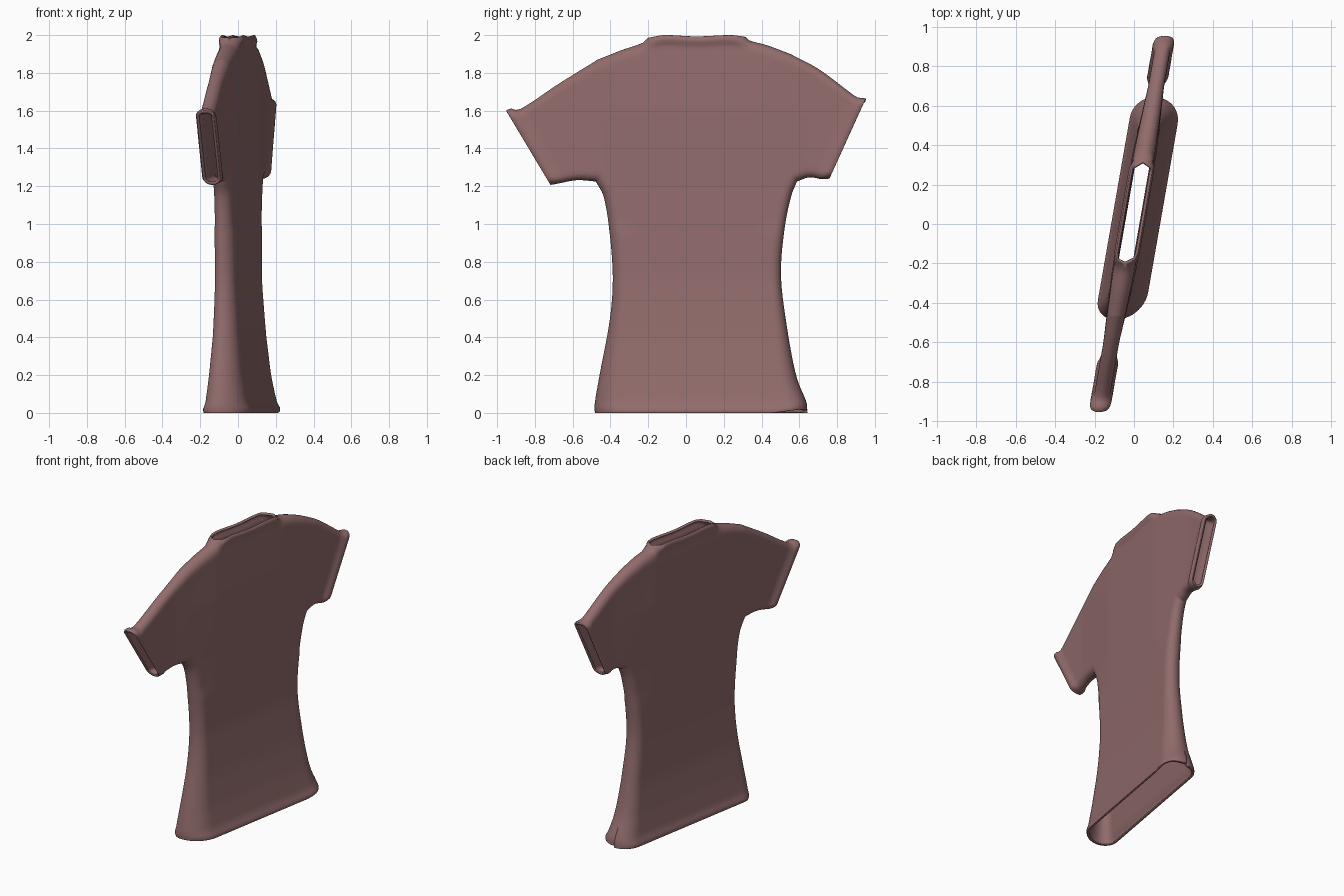
import bpy, bmesh, math
from mathutils import Vector
from mathutils.geometry import intersect_point_line, interpolate_bezier

if "Cube" in bpy.data.objects:
    bpy.data.objects.remove(bpy.data.objects["Cube"])


def curve(pts, n=8):
    """Smooth 2D (y, z) polyline through the given points."""
    p = [Vector((a, b, 0)) for a, b in pts]
    out = [p[0]]
    for i in range(len(p) - 1):
        a, b = p[i], p[i + 1]
        L = (b - a).length
        ta = (b - p[max(i - 1, 0)]).normalized() * L / 3
        tb = (p[min(i + 2, len(p) - 1)] - a).normalized() * L / 3
        out += interpolate_bezier(a, a + ta, b - tb, b, n + 1)[1:]
    return out


def at(poly, s):
    """Point at fraction s of the polyline length."""
    lens = [(b - a).length for a, b in zip(poly, poly[1:])]
    d = s * sum(lens)
    for i, L in enumerate(lens):
        if d <= L or i == len(lens) - 1:
            return poly[i].lerp(poly[i + 1], min(d / L, 1))
        d -= L


def look(pairs, x):
    """Linear table lookup."""
    for (a, va), (b, vb) in zip(pairs, pairs[1:]):
        if x <= b:
            return va + (vb - va) * max(0, (x - a) / (b - a))
    return pairs[-1][1]


def dist(p, poly):
    best = 9.0
    for a, b in zip(poly, poly[1:]):
        q, t = intersect_point_line(p, a, b)
        q = a if t < 0 else b if t > 1 else q
        best = min(best, (p - q).length)
    return best


def spaced(n):
    return [(1 - math.cos(math.pi * i / n)) / 2 for i in range(n + 1)]


# Outline of the shirt in the (y, z) plane
side_l = curve([(-.485, 0), (-.487, .04), (-.46, .2), (-.405, .5), (-.39, .72),
                (-.41, .98), (-.44, 1.15), (-.48, 1.225)])
side_r = curve([(.64, 0), (.635, .05), (.58, .2), (.525, .5), (.50, .74),
                (.52, .98), (.555, 1.15), (.585, 1.225)])
under_l = curve([(-.72, 1.207), (-.69, 1.212), (-.58, 1.232), (-.48, 1.225)])
under_r = curve([(.585, 1.225), (.65, 1.247), (.72, 1.237), (.757, 1.24)])
over_l = curve([(-.955, 1.60), (-.93, 1.612), (-.89, 1.603), (-.68, 1.74), (-.47, 1.87)])
over_r = curve([(.55, 1.90), (.70, 1.82), (.90, 1.672), (.92, 1.668), (.95, 1.665)])
shoulder_l = curve([(-.47, 1.87), (-.35, 1.918), (-.225, 1.962), (-.205, 1.985)])
shoulder_r = curve([(.315, 1.99), (.333, 1.972), (.43, 1.945), (.55, 1.90)])
neck = curve([(-.205, 1.985), (-.12, 2.0), (.05, 1.993), (.24, 2.0), (.315, 1.99)])
top = shoulder_l + neck[1:] + shoulder_r[1:]

seams = [side_l, side_r, under_l, under_r, over_l, over_r, shoulder_l, shoulder_r]
cuff_l, cuff_r = [under_l[0], over_l[0]], [under_r[-1], over_r[-1]]
hem = [Vector((-.6, 0, 0)), Vector((.7, 0, 0))]

# Half depth towards +x and -x by height
DEPTH_POS = [(0, .138), (.06, .125), (.2, .10), (.4, .078), (.7, .058), (1.2, .056), (1.6, .062), (1.9, .055), (2, .05)]
DEPTH_NEG = [(0, .10), (.06, .092), (.2, .075), (.4, .06), (.7, .052), (1.2, .052), (1.6, .06), (1.9, .055), (2, .05)]


def depth(p, sign):
    d = min(dist(p, s) for s in seams)
    if d < 1e-4:
        return 0
    h = look(DEPTH_POS if sign > 0 else DEPTH_NEG, p.y)
    if p.y > 1:                                   # sleeves are flatter
        h = h + (.040 - h) * min(1, max(0, abs(p.x - .05) - .3) / .35)
    k = min(d / h, 1)
    f = math.sqrt(1 - (1 - k) ** 2)
    # rolled edges at the hem, cuffs and collar
    for edge, w, amp in ((hem, .045, .008), (cuff_l, .06, .014), (cuff_r, .06, .014), (neck, .05, .014)):
        e = dist(p, edge)
        if e < w:
            h += amp * math.sin(math.pi * (.12 + .88 * e / w))
    return h * f


bm = bmesh.new()


def sheet(grid):
    """Front and back layers of one cloth panel."""
    for sign in (1, -1):
        v = []
        for row in grid:
            r = []
            for p in row:
                lift = .018 * max(0, 1 - p.y / .12) * max(0, 1 - abs(p.x - .60) / .14) if sign > 0 else 0
                r.append(bm.verts.new((.175 * p.x + sign * depth(p, sign), p.x, p.y + lift)))
            v.append(r)
        for a, b in zip(v, v[1:]):
            for j in range(len(a) - 1):
                q = [a[j], a[j + 1], b[j + 1], b[j]]
                bm.faces.new(q if sign > 0 else q[::-1])


def between(lo, hi, S, T):
    return [[at(lo, s).lerp(at(hi, s), t) for s in S] for t in T]


# Torso columns, with the collar corners hit exactly
cols, rows = spaced(52), spaced(32)
total = sum((b - a).length for a, b in zip(top, top[1:]))
for part in (shoulder_l, shoulder_l + neck[1:]):
    c = sum((b - a).length for a, b in zip(part, part[1:])) / total
    k = min(range(len(cols)), key=lambda i: abs(cols[i] - c))
    cols[k] = c

# Lower body, then the yoke, then the two sleeves
yz_l, yz_r = [(p.y, p.x) for p in side_l], [(p.y, p.x) for p in side_r]
lower = []
for t in spaced(36):
    z = 1.225 * t
    a, b = Vector((look(yz_l, z), z, 0)), Vector((look(yz_r, z), z, 0))
    lower.append([a.lerp(b, s) for s in cols])
sheet(lower)
sheet(between([side_l[-1], side_r[-1]], top, cols, rows))
sheet(between(under_l, over_l, spaced(20), rows))
sheet(between(under_r, over_r, spaced(20), rows))

bmesh.ops.remove_doubles(bm, verts=bm.verts, dist=1e-4)
xs, ys = [v.co.x for v in bm.verts], [v.co.y for v in bm.verts]
bmesh.ops.translate(bm, verts=bm.verts, vec=(-(min(xs) + max(xs)) / 2, -(min(ys) + max(ys)) / 2, 0))

mesh = bpy.data.meshes.new("t_shirt")
bm.to_mesh(mesh)
bm.free()
shirt = bpy.data.objects.new("t_shirt", mesh)
bpy.context.collection.objects.link(shirt)

# Cloth thickness, inwards
sol = shirt.modifiers.new("cloth_thickness", 'SOLIDIFY')
sol.thickness = .016
sol.offset = -1

mat = bpy.data.materials.new("dusty_rose_cloth")
mat.diffuse_color = (.29, .15, .15, 1)
mat.use_nodes = True
mat.node_tree.nodes["Principled BSDF"].inputs["Base Color"].default_value = mat.diffuse_color
mesh.materials.append(mat)
bpy.context.view_layer.objects.active = shirt
shirt.select_set(True)
bpy.ops.object.shade_smooth_by_angle(angle=math.radians(50))
